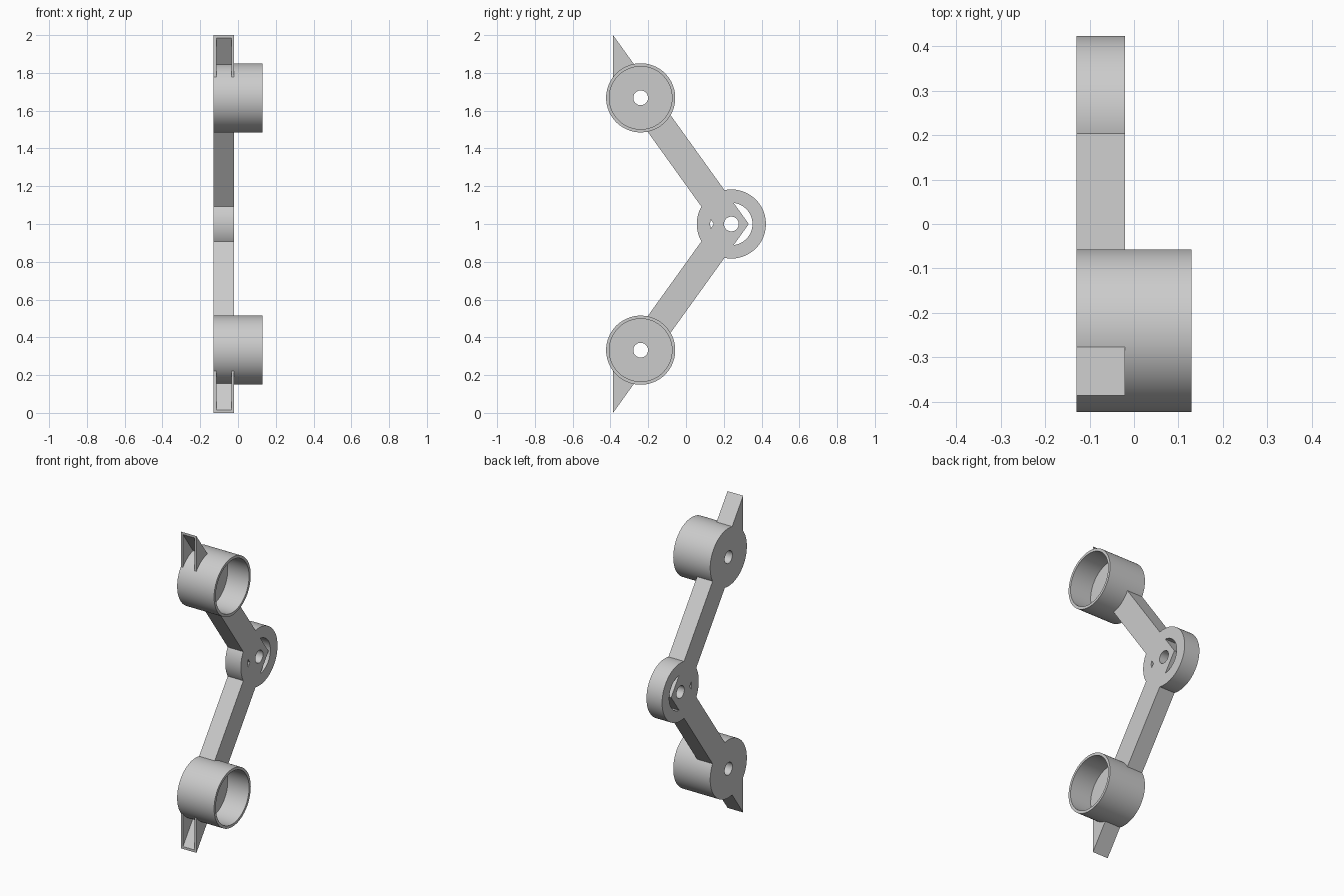
import bpy
import bmesh
import math
from mathutils import Vector

cube = bpy.data.objects.get("Cube")
if cube:
    bpy.data.objects.remove(cube)

grey = bpy.data.materials.new("light grey")
grey.use_nodes = True
COLOUR = (0.6, 0.6, 0.6, 1)
grey.diffuse_color = COLOUR
grey.node_tree.nodes["Principled BSDF"].inputs["Base Color"].default_value = COLOUR

# Shared dimensions: x extents, radii and pivot positions in the (y, z) plane
BACK, PLATE, RIM = -0.129, -0.02, 0.129
OUTER, HOLE = 0.183, 0.039
HUB = Vector((0.24, 1.0))
CUP = Vector((-0.24, 1.668))
HALF = 0.075
WALL = 0.015
along = (HUB - CUP).normalized()
across = Vector((-along.y, along.x))


def finish(name, bm):
    bmesh.ops.recalc_face_normals(bm, faces=bm.faces)
    mesh = bpy.data.meshes.new(name)
    bm.to_mesh(mesh)
    bm.free()
    mesh.materials.append(grey)
    obj = bpy.data.objects.new(name, mesh)
    bpy.context.collection.objects.link(obj)
    return obj


def smooth(obj):
    bpy.ops.object.select_all(action="DESELECT")
    obj.select_set(True)
    bpy.context.view_layer.objects.active = obj
    bpy.ops.object.shade_smooth_by_angle(angle=math.radians(30))


def prism(name, points, x0, x1):
    """Extrude a (y, z) outline along x."""
    bm = bmesh.new()
    face = bm.faces.new([bm.verts.new((x0, p[0], p[1])) for p in points])
    new = bmesh.ops.extrude_face_region(bm, geom=[face])["geom"]
    verts = [v for v in new if isinstance(v, bmesh.types.BMVert)]
    bmesh.ops.translate(bm, verts=verts, vec=(x1 - x0, 0, 0))
    return finish(name, bm)


def lathe(name, profile, centre, steps=80):
    """Turn a closed (radius, x) profile around an x-axis through centre."""
    bm = bmesh.new()
    rings = []
    for i in range(steps):
        a = math.tau * i / steps
        rings.append([bm.verts.new((x, centre[0] + r * math.cos(a), centre[1] + r * math.sin(a)))
                      for r, x in profile])
    n = len(profile)
    for i in range(steps):
        a, b = rings[i], rings[(i + 1) % steps]
        for j in range(n):
            k = (j + 1) % n
            bm.faces.new((a[j], a[k], b[k], b[j]))
    obj = finish(name, bm)
    smooth(obj)
    return obj


def flip(p):
    return Vector((p[0], 2 * HUB.y - p[1]))


def on_midline(side):
    """Where an arm edge meets the symmetry plane."""
    p = CUP + across * HALF * side
    return p + along * ((HUB.y - p.y) / along.y)


# Chevron of two arms, drilled at the hub
start = CUP + along * 0.1
top_out, top_in = start + across * HALF, start - across * HALF
arms = prism("arms", [top_out, top_in, on_midline(-1), flip(top_in), flip(top_out), on_midline(1)],
             BACK, PLATE)
circle = [HUB + HOLE * Vector((math.cos(math.tau * i / 48), math.sin(math.tau * i / 48)))
          for i in range(48)]
drill = prism("hub_drill", circle, BACK - 0.1, PLATE + 0.1)
cut = arms.modifiers.new("hub_hole", "BOOLEAN")
cut.operation = "DIFFERENCE"
cut.solver = "EXACT"
cut.object = drill
bpy.context.view_layer.objects.active = arms
bpy.ops.object.modifier_apply(modifier=cut.name)
bpy.data.objects.remove(drill)
smooth(arms)

# Ring around the hub
INNER = 0.112
lathe("hub_ring", [(INNER, BACK), (OUTER, BACK), (OUTER, PLATE), (INNER, PLATE)], HUB)

# Cups with thick drilled floors, and hollow fins open to the front
BORE = OUTER - 0.017
cup_profile = [(HOLE, BACK), (OUTER, BACK), (OUTER, RIM), (BORE, RIM), (BORE, PLATE), (HOLE, PLATE)]
edge = CUP + across * HALF
tip = edge + along * ((2.0 - edge.y) / along.y)
root = tip + along * 0.3
slope = [tip, root, root - across * 0.009, tip - Vector((0, WALL))]
side = [tip, root, Vector((tip.x, 1.7))]

for label, place in (("upper", Vector), ("lower", flip)):
    lathe(label + "_cup", cup_profile, place(CUP))
    prism(label + "_fin_slope", [place(p) for p in slope], BACK, PLATE)
    prism(label + "_fin_right_wall", [place(p) for p in side], BACK, BACK + WALL)
    prism(label + "_fin_left_wall", [place(p) for p in side], PLATE - WALL, PLATE)
